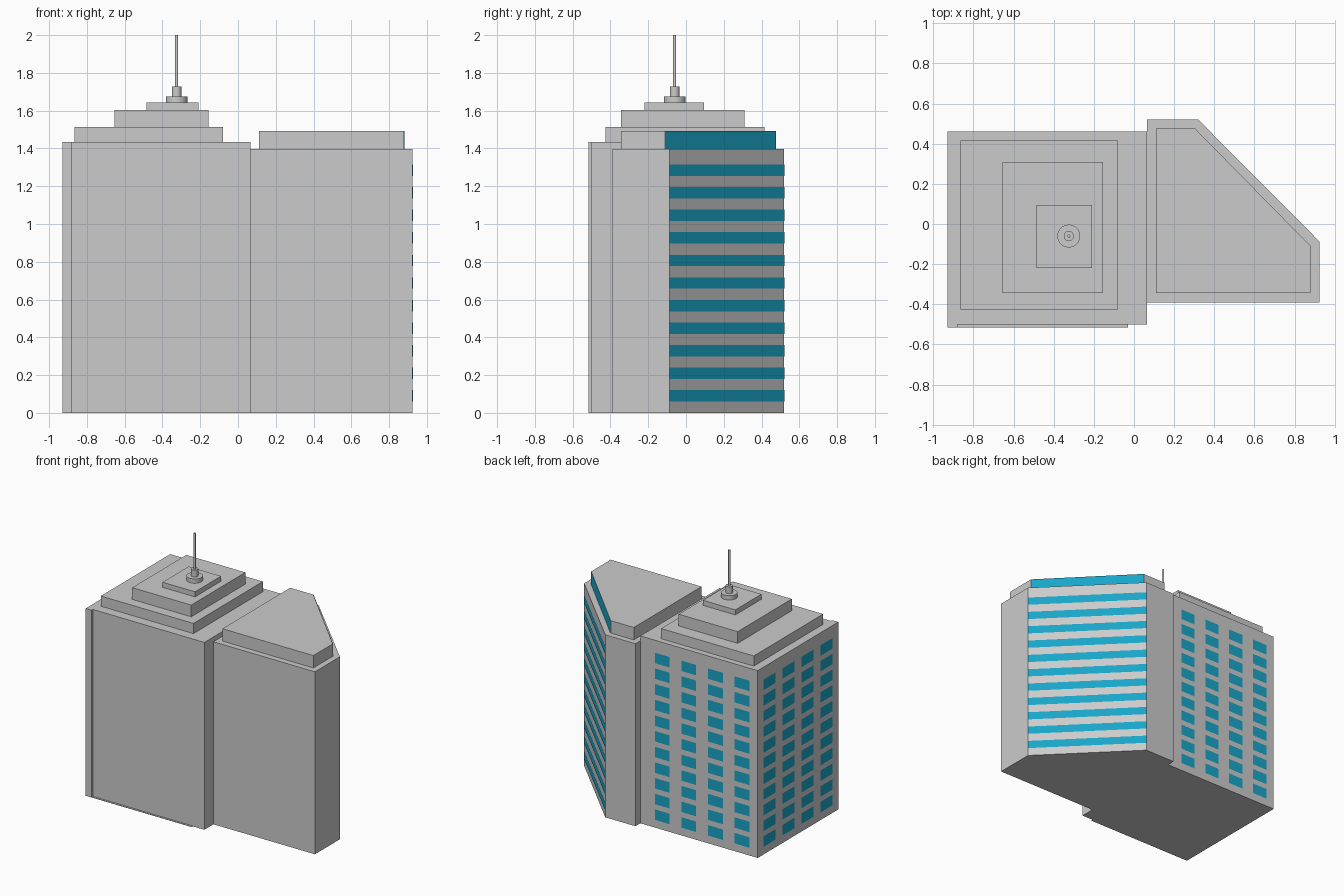
import bpy, bmesh, math

if "Cube" in bpy.data.objects:
    bpy.data.objects.remove(bpy.data.objects["Cube"])

teal = bpy.data.materials.new("teal_glass")
teal.diffuse_color = (0.01, 0.38, 0.58, 1)
teal.use_nodes = True
teal.node_tree.nodes["Principled BSDF"].inputs["Base Color"].default_value = teal.diffuse_color


def finish(name, bm, mat=None):
    bmesh.ops.recalc_face_normals(bm, faces=bm.faces)
    me = bpy.data.meshes.new(name)
    bm.to_mesh(me)
    bm.free()
    ob = bpy.data.objects.new(name, me)
    bpy.context.collection.objects.link(ob)
    if mat:
        me.materials.append(mat)
    return ob


def prism(name, outline, z0, z1):
    bm = bmesh.new()
    base = bm.faces.new([bm.verts.new((x, y, z0)) for x, y in outline])
    top = bmesh.ops.extrude_face_region(bm, geom=[base], use_keep_orig=True)["geom"]
    verts = [v for v in top if isinstance(v, bmesh.types.BMVert)]
    bmesh.ops.translate(bm, verts=verts, vec=(0, 0, z1 - z0))
    return finish(name, bm)


def block(name, x0, x1, y0, y1, z0, z1):
    return prism(name, [(x0, y0), (x1, y0), (x1, y1), (x0, y1)], z0, z1)


def cylinder(name, r, z0, z1, n=32):
    bpy.ops.mesh.primitive_cylinder_add(vertices=n, radius=r, depth=z1 - z0,
                                        location=(-0.325, -0.06, (z0 + z1) / 2))
    bpy.context.object.name = name
    bpy.ops.object.shade_smooth_by_angle(angle=math.radians(40))


def panels(name, spans, rows):
    """Upright flat panes: each span is a pair of ground points, each row (z0, z1)."""
    bm = bmesh.new()
    for a, b in spans:
        for z0, z1 in rows:
            bm.faces.new([bm.verts.new(p) for p in
                          ((*a, z0), (*b, z0), (*b, z1), (*a, z1))])
    # pane normals follow the span direction
    me = bpy.data.meshes.new(name)
    bm.to_mesh(me)
    bm.free()
    me.materials.append(teal)
    ob = bpy.data.objects.new(name, me)
    bpy.context.collection.objects.link(ob)


# Main tower with a shallow front pier and ground sill
block("tower", -0.93, 0.065, -0.50, 0.46, 0, 1.435)
block("front_pier", -0.93, -0.88, -0.515, -0.50, 0, 1.435)
block("front_sill", -0.88, -0.03, -0.515, -0.50, 0, 0.003)

# Stepped roof
block("roof_tier_low", -0.865, -0.08, -0.425, 0.415, 1.435, 1.513)
block("roof_tier_mid", -0.655, -0.155, -0.345, 0.31, 1.513, 1.603)
block("roof_tier_top", -0.485, -0.21, -0.22, 0.095, 1.603, 1.642)

# Antenna
cylinder("antenna_base", 0.057, 1.642, 1.675)
cylinder("antenna_collar", 0.025, 1.675, 1.728)
cylinder("antenna_mast", 0.008, 1.728, 2.0, 16)

# Side wing with chamfered back corner
prism("wing", [(0.065, -0.39), (0.925, -0.39), (0.925, -0.088),
               (0.32, 0.52), (0.065, 0.52)], 0, 1.398)
prism("wing_roof", [(0.11, -0.345), (0.88, -0.345), (0.88, -0.11),
                    (0.305, 0.475), (0.11, 0.475)], 1.398, 1.493)

# Glass bands on the chamfered wall and the glazed roof front
e = 0.0015
bands = [(0.06 + 0.125 * i, 0.12 + 0.125 * i) for i in range(11)]
bands = [(0.06 + 0.1195 * i, 0.12 + 0.1195 * i) for i in range(11)]
panels("wing_glass_bands", [((0.925 + e, -0.088 + e), (0.32 + e, 0.52 + e))], bands)
panels("wing_roof_glass", [((0.88 + e, -0.11 + e), (0.305 + e, 0.475 + e))],
       [(1.398, 1.493)])

# Window grids on the tower's back and left walls
rows = [(0.06 + 0.12 * i, 0.14 + 0.12 * i) for i in range(11)]
back = [((-0.06 - 0.225 * i, 0.46 + e), (-0.185 - 0.225 * i, 0.46 + e)) for i in range(4)]
left = [((-0.93 - e, 0.39 - 0.23 * i), (-0.93 - e, 0.25 - 0.23 * i)) for i in range(4)]
panels("back_windows", back, rows)
panels("left_windows", left, rows)
